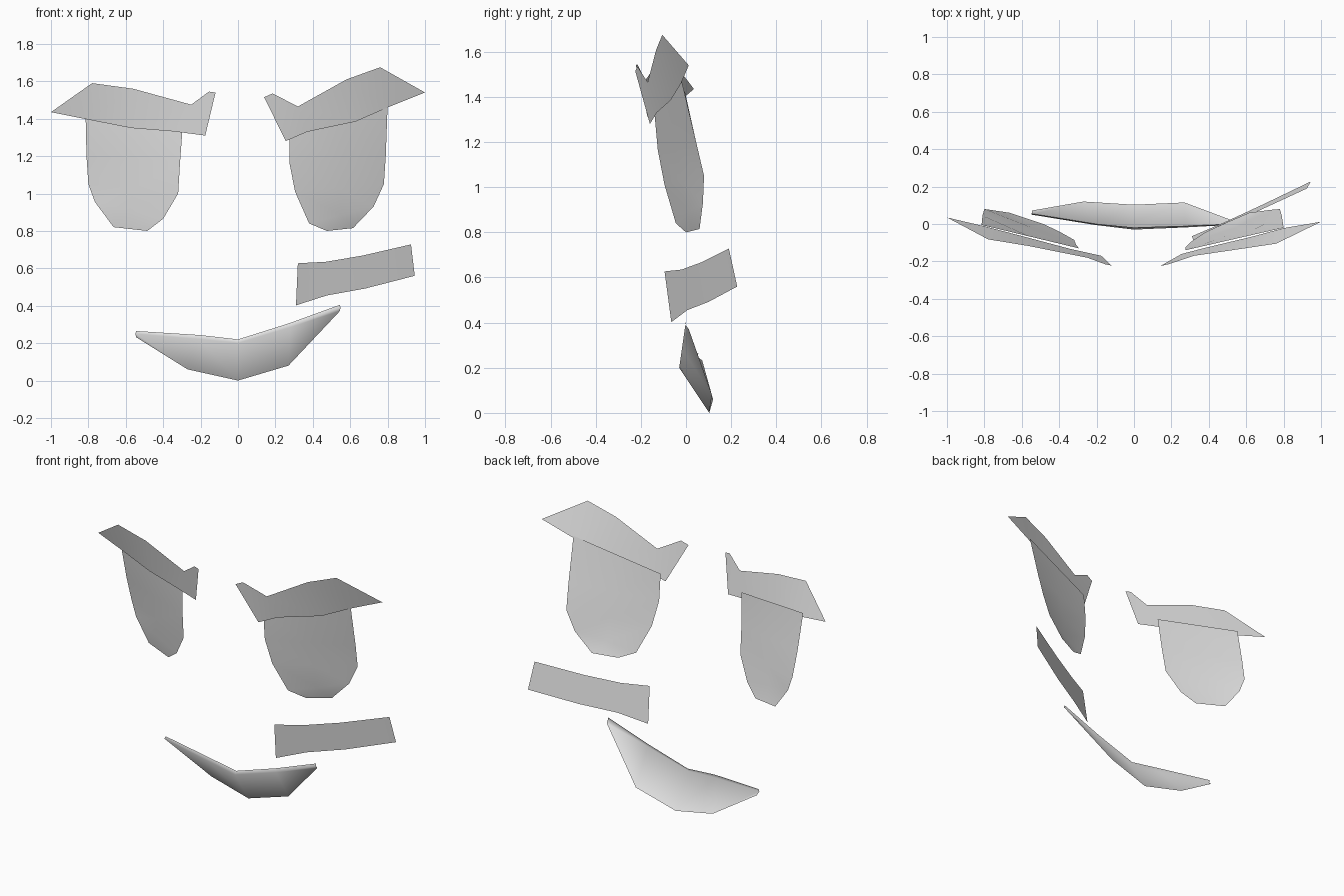
import bpy, bmesh, math
from mathutils import Vector

cube = bpy.data.objects.get("Cube")
if cube:
    bpy.data.objects.remove(cube, do_unlink=True)

grey = bpy.data.materials.new("light grey")
grey.use_nodes = True
COLOUR = (0.8, 0.8, 0.8, 1)
grey.diffuse_color = COLOUR
bsdf = next(n for n in grey.node_tree.nodes if n.type == 'BSDF_PRINCIPLED')
bsdf.inputs["Base Color"].default_value = COLOUR


def loft(name, rows, smooth_angle):
    """Thin sheet through rows of points; repeated points become triangles."""
    bm = bmesh.new()
    verts = {}

    def vert(p):
        key = tuple(round(c, 4) for c in p)
        if key not in verts:
            verts[key] = bm.verts.new(key)
        return verts[key]

    grid = [[vert(p) for p in row] for row in rows]
    for a, b in zip(grid, grid[1:]):
        for i in range(len(a) - 1):
            corners = list(dict.fromkeys((a[i], a[i + 1], b[i + 1], b[i])))
            if len(corners) > 2:
                bm.faces.new(corners)
    # All sheets face the front
    bm.normal_update()
    if sum(f.normal.y * f.calc_area() for f in bm.faces) > 0:
        bmesh.ops.reverse_faces(bm, faces=bm.faces[:])
    mesh = bpy.data.meshes.new(name)
    bm.to_mesh(mesh)
    bm.free()
    mesh.materials.append(grey)
    obj = bpy.data.objects.new(name, mesh)
    bpy.context.collection.objects.link(obj)
    bpy.ops.object.select_all(action='DESELECT')
    obj.select_set(True)
    bpy.context.view_layer.objects.active = obj
    bpy.ops.object.shade_smooth_by_angle(angle=math.radians(smooth_angle))
    return obj


def eye(name, inner, outer):
    """Gently bulged sheet between the inner and outer outline."""
    rows = []
    for i, (a, b) in enumerate(zip(inner, outer)):
        mid = (Vector(a) + Vector(b)) / 2
        if 0 < i < len(inner) - 1:
            mid.y -= 0.012
        rows.append([a, tuple(mid), b])
    loft(name, rows, 60)


# Eyes, from the top edge down
eye("left_eye",
    [(0.275, -0.14, 1.33), (0.275, -0.125, 1.165), (0.305, -0.095, 1.01),
     (0.38, -0.045, 0.84), (0.475, 0.0, 0.80)],
    [(0.80, -0.02, 1.475), (0.79, 0.045, 1.2), (0.78, 0.08, 1.05),
     (0.725, 0.075, 0.93), (0.615, 0.06, 0.815)])
eye("right_eye",
    [(-0.295, -0.13, 1.37), (-0.31, -0.11, 1.165), (-0.32, -0.085, 1.0),
     (-0.40, -0.04, 0.865), (-0.485, 0.0, 0.80)],
    [(-0.815, -0.005, 1.425), (-0.81, 0.045, 1.2), (-0.80, 0.08, 1.05),
     (-0.765, 0.075, 0.955), (-0.665, 0.06, 0.82)])

# Brows: upper and lower edge, from the raised inner end to the outer tip
loft("left_brow", [
    [(0.185, -0.215, 1.535), (0.32, -0.17, 1.465), (0.32, -0.17, 1.465),
     (0.58, -0.132, 1.61), (0.76, -0.105, 1.675), (1.0, 0.012, 1.54)],
    [(0.14, -0.225, 1.515), (0.255, -0.16, 1.28), (0.37, -0.13, 1.33),
     (0.63, -0.068, 1.385), (0.80, -0.022, 1.46), (1.0, 0.012, 1.54)]], 30)
loft("right_brow", [
    [(-0.155, -0.215, 1.545), (-0.25, -0.18, 1.475), (-0.25, -0.18, 1.475),
     (-0.56, -0.118, 1.56), (-0.78, -0.082, 1.59), (-1.0, 0.035, 1.435)],
    [(-0.12, -0.222, 1.54), (-0.175, -0.17, 1.31), (-0.345, -0.132, 1.332),
     (-0.57, -0.072, 1.35), (-0.80, -0.012, 1.395), (-1.0, 0.035, 1.435)]], 30)

# Slanted cheek stripe
loft("cheek_stripe", [
    [(0.32, -0.095, 0.627), (0.47, -0.02, 0.635), (0.665, 0.07, 0.668), (0.925, 0.19, 0.728)],
    [(0.31, -0.065, 0.402), (0.475, 0.005, 0.455), (0.68, 0.10, 0.492), (0.945, 0.227, 0.56)]], 60)

# Mouth: narrow rolled lip along the top, then a sheet sloping back and down
loft("mouth", [
    [(-0.545, 0.055, 0.265), (-0.2, 0.0, 0.243), (0, -0.018, 0.22),
     (0.27, -0.01, 0.305), (0.545, 0.0, 0.405)],
    [(-0.548, 0.05, 0.25), (-0.21, -0.005, 0.222), (0, -0.03, 0.2),
     (0.28, -0.018, 0.285), (0.548, -0.003, 0.39)],
    [(-0.545, 0.072, 0.232), (-0.27, 0.12, 0.06), (0, 0.103, 0.0),
     (0.27, 0.115, 0.08), (0.545, 0.012, 0.372)]], 180)
